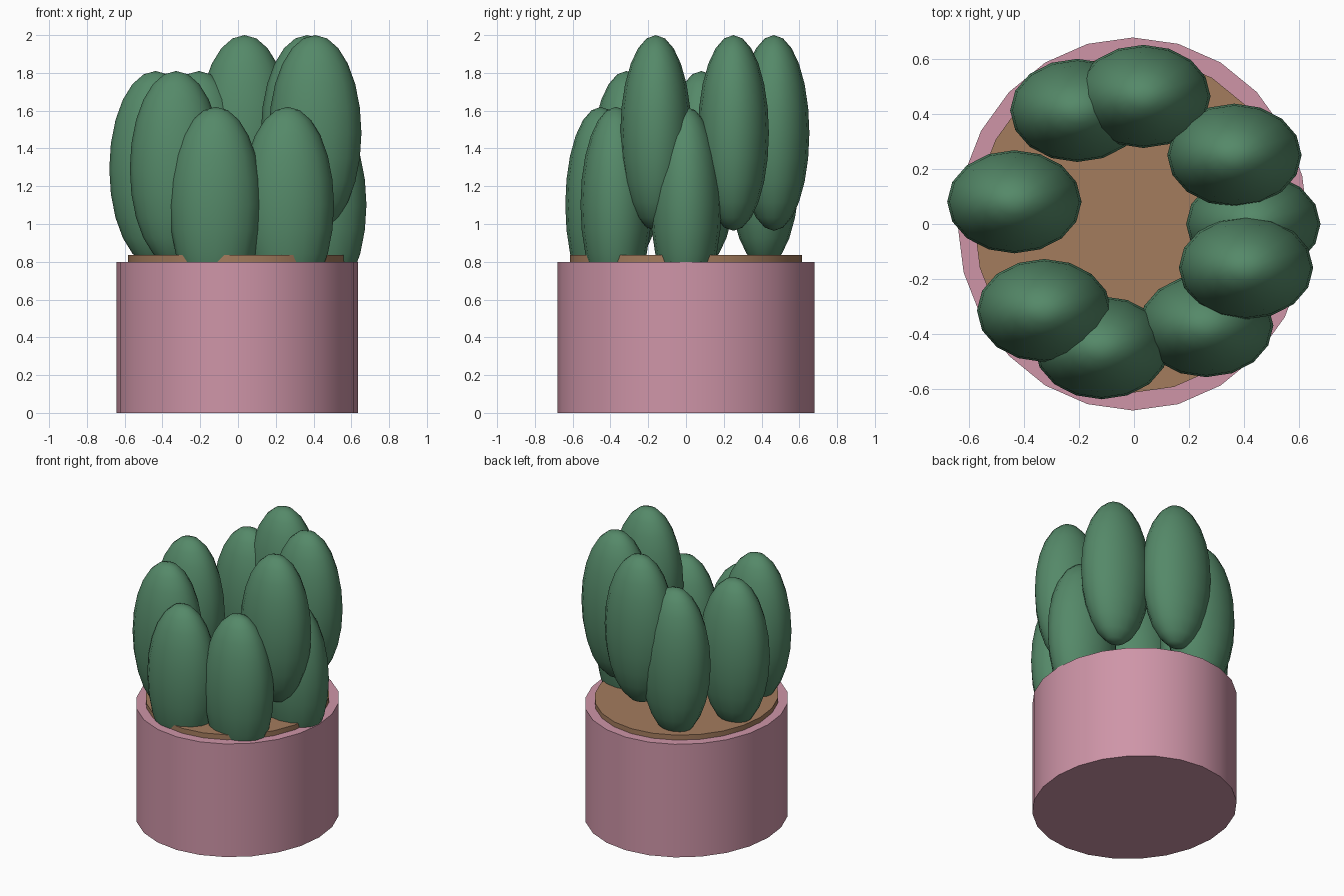
import bpy
import math

if "Cube" in bpy.data.objects:
    bpy.data.objects.remove(bpy.data.objects["Cube"])

SX, SY = 0.94, 1.0   # the whole plant is slightly narrower across x
X0 = -0.004


def material(name, rgb):
    m = bpy.data.materials.new(name)
    m.diffuse_color = (*rgb, 1)
    m.use_nodes = True
    m.node_tree.nodes["Principled BSDF"].inputs["Base Color"].default_value = m.diffuse_color
    return m


def finish(name, mat):
    ob = bpy.context.object
    ob.name = name
    ob.data.materials.append(mat)
    bpy.ops.object.transform_apply(location=False, rotation=False, scale=True)
    bpy.ops.object.shade_smooth_by_angle(angle=math.radians(40))
    return ob


def disc(name, radius, z0, z1, mat):
    bpy.ops.mesh.primitive_cylinder_add(vertices=24, radius=radius, depth=z1 - z0,
                                        location=(X0, 0, (z0 + z1) / 2))
    bpy.context.object.scale = (SX, SY, 1)
    finish(name, mat)


pink = material("pot_pink", (0.62, 0.30, 0.39))
brown = material("soil_brown", (0.37, 0.20, 0.11))
green = material("leaf_green", (0.09, 0.25, 0.14))

# Pot and raised soil
disc("pot", 0.68, 0.0, 0.80, pink)
disc("soil", 0.615, 0.70, 0.835, brown)

# Plump leaves in a golden-angle ring, in three repeating heights
RX, RY, RZ = 0.245, 0.188, 0.518
for i in range(9):
    a = -math.radians(137.5) * i
    top = 1.62 + 0.19 * (i % 3)
    bpy.ops.mesh.primitive_uv_sphere_add(
        segments=16, ring_count=12, radius=1,
        location=(X0 + 0.467 * SX * math.cos(a), 0.467 * math.sin(a), top - RZ))
    bpy.context.object.scale = (RX, RY, RZ)
    finish(f"leaf_{i + 1}", green)
